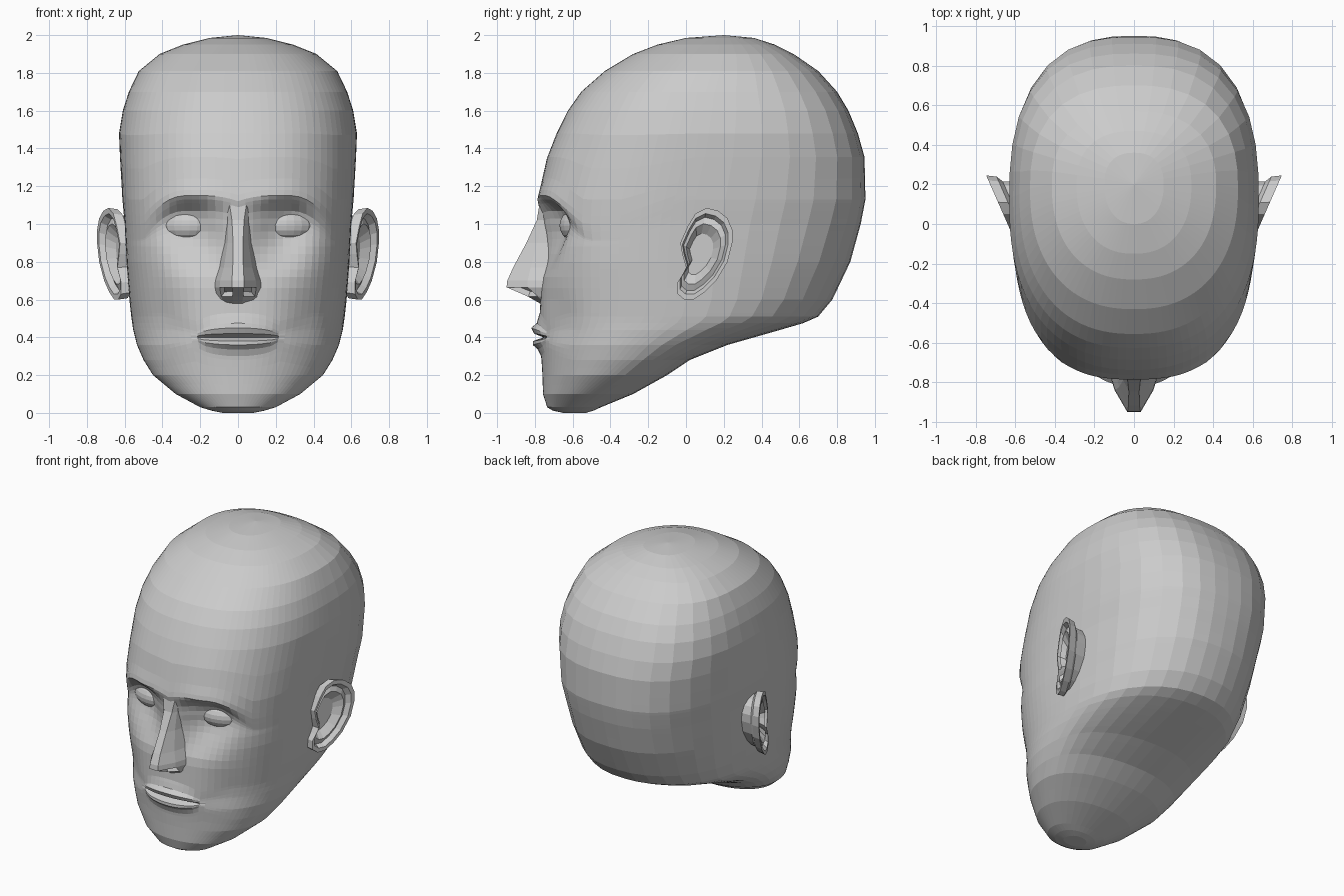
import bpy, bmesh, math

if "Cube" in bpy.data.objects:
    bpy.data.objects.remove(bpy.data.objects["Cube"])


def lerp_table(table, z):
    """Linear interpolation of rows keyed by their first value."""
    if z <= table[0][0]:
        return table[0][1:]
    for a, b in zip(table, table[1:]):
        if z <= b[0]:
            t = (z - a[0]) / (b[0] - a[0])
            return [p + (q - p) * t for p, q in zip(a[1:], b[1:])]
    return table[-1][1:]


def loft(name, rings, tip=None, mirror=False, pockets=()):
    """Skin closed rings; fan the last ring to a tip or cap it."""
    bm = bmesh.new()
    rows = [[bm.verts.new(p) for p in ring] for ring in rings]
    n = len(rows[0])
    grid = {}
    for r, (a, b) in enumerate(zip(rows, rows[1:])):
        for i in range(n):
            j = (i + 1) % n
            grid[r, i] = bm.faces.new((a[i], a[j], b[j], b[i]))
    bm.faces.new(rows[0][::-1])
    if tip:
        t = bm.verts.new(tip)
        for i in range(n):
            bm.faces.new((rows[-1][i], rows[-1][(i + 1) % n], t))
    else:
        bm.faces.new(rows[-1])
    bmesh.ops.recalc_face_normals(bm, faces=bm.faces[:])
    if pockets:
        bmesh.ops.inset_individual(bm, faces=[grid[k] for k in pockets],
                                   thickness=0.01, depth=-0.03)
    me = bpy.data.meshes.new(name)
    bm.to_mesh(me)
    bm.free()
    ob = bpy.data.objects.new(name, me)
    bpy.context.collection.objects.link(ob)
    if mirror:
        ob.modifiers.new("mirror", 'MIRROR')
    return ob


# Head: z, front y, back y, half width, y of widest point, front squareness
HEAD = [
    (0.00, -.65, -.53, .08, -.60, 2.0), (0.012, -.705, -.49, .14, -.59, 2.1),
    (0.03, -.735, -.45, .20, -.58, 2.1), (0.10, -.757, -.28, .33, -.50, 2.1),
    (0.20, -.76, -.10, .45, -.37, 2.1), (0.28, -.765, .02, .50, -.28, 2.15),
    (0.36, -.775, .22, .535, -.20, 2.2), (0.44, -.775, .50, .555, -.10, 2.3),
    (0.475, -.775, .62, .56, -.05, 2.4), (0.51, -.775, .70, .565, -.02, 2.45),
    (0.60, -.77, .775, .575, .0, 2.55), (0.80, -.76, .87, .59, .0, 2.75),
    (1.00, -.77, .925, .60, .02, 2.7), (1.13, -.785, .95, .612, .05, 2.6),
    (1.355, -.735, .945, .625, .10, 2.45), (1.48, -.685, .91, .63, .12, 2.4),
    (1.60, -.625, .86, .61, .14, 2.4), (1.70, -.555, .80, .578, .15, 2.35),
    (1.81, -.43, .70, .525, .18, 2.3), (1.90, -.28, .57, .415, .20, 2.3),
    (1.95, -.15, .47, .29, .20, 2.3), (1.985, .0, .36, .15, .20, 2.2),
]
# Depth of lips along z, and of the eye socket along z
LIPS = [(.30, 0), (.335, -.012), (.36, -.036), (.38, -.035), (.40, .02),
        (.42, -.03), (.45, -.045), (.475, -.015), (.53, 0)]
SOCKET = [(.70, 0), (.80, .4), (.90, .85), (.96, 1), (1.03, 1), (1.07, .85),
          (1.11, .4), (1.15, 0)]
BACK = [(.2, 2.2), (.5, 2.2), (.8, 2.4), (1.1, 2.6), (1.6, 2.65), (1.9, 2.4)]   # back squareness


def warp(x, z):
    """Bend face rows so they follow the mouth corners and arched brows."""
    x = abs(x)
    k = max(0, 1 - (x / .205) ** 2) ** .5
    s = .35 + .65 * k if x < .205 else min(1, .35 + (x - .205) * 3.5)
    fade = min(1, max(0, (.2 - abs(z - .40)) / .12))
    drop = min(.15, 3 * max(0, x - .28) ** 2) + max(0, .17 - x) ** 2
    up = min(1, max(0, (z - .88) / .2 if z < 1.08 else (1.5 - z) / .35))
    return z + (z - .40) * (s - 1) * fade - drop * up


def face_depth(x, z):
    """How far the face is carved (+) or raised (-) at x on row z."""
    x = abs(x)
    d = lerp_table(LIPS, z)[0] * max(0, 1 - (x / .215) ** 2) ** .6
    cx = .26 - .3 * max(0, 1 - z)
    d += .105 * math.exp(-((x - cx) / .16) ** 2) * lerp_table(SOCKET, z)[0]
    d += .02 * math.exp(-((x - .36) / .1) ** 2 - ((z - .50) / .12) ** 2)
    d -= .008 * math.exp(-((x - .25) / .18) ** 2 - ((z - 1.17) / .05) ** 2)
    return d


levels = sorted({r[0] for r in HEAD} | {r[0] for r in LIPS} |
                {.06, .15, .24, .66, .72, .76, .84, .88, .92, .96, 1.03,
                 1.07, 1.11, 1.15, 1.18, 1.24})
angles = [-math.pi / 2 + math.pi * i / 48 for i in range(48)]
angles += [math.pi / 2 + math.pi * i / 18 for i in range(18)]


def skull(a, z):
    """Point of the plain skull at angle a and height z."""
    yf, yb, w, yc, nf = lerp_table(HEAD, z)
    s, c = math.sin(a), math.cos(a)
    n = nf if c > 1e-6 else lerp_table(BACK, z)[0]
    r = (abs(s) ** n + abs(c) ** n) ** (-1 / n)
    return w * s * r, yc + (yf - yc if c > 0 else yc - yb) * c * r


rings = []
for z in levels:
    ring = []
    for a in angles:
        x, y = skull(a, z)
        zw, c = z, math.cos(a)
        if c > .05:
            blend = min(1, (c - .05) / .4)
            zw = z + (warp(x, z) - z) * blend
            x, y = skull(a, zw)
            y += face_depth(x, z) * blend
        ring.append((x, y, zw))
    rings.append(ring)
loft("head", rings, tip=(0, .2, 2.0))

# Nose: z, ridge y, half ridge width, half base width
NOSE = [(1.14, -.77, .05, .08), (1.02, -.79, .032, .062), (.90, -.845, .026, .07),
        (.77, -.915, .028, .10), (.70, -.946, .032, .128), (.665, -.95, .033, .132),
        (.615, -.835, .028, .122), (.575, -.765, .02, .10)]
rings = []
for z, yt, hr, hb in NOSE:
    half = [(hb * 1.2, -.60), (hb, -.73), (hr + .65 * (hb - hr), (yt - .73) / 2), (hr, yt)]
    rings.append([(x, y, z) for x, y in half] + [(-x, y, z) for x, y in half[::-1]])
loft("nose", rings, pockets=[(5, 2), (5, 4)])

# Eyes: flattened, slightly turned ball, mirrored
rings = []
turn = math.radians(16)
for k in range(1, 10):
    p = math.pi * k / 10
    ring = []
    for i in range(20):
        q = 2 * math.pi * i / 20
        x, y = .14 * math.sin(p) * math.cos(q), .085 * math.sin(p) * math.sin(q)
        ring.append((.275 + x * math.cos(turn) - y * math.sin(turn),
                     -.58 + x * math.sin(turn) + y * math.cos(turn),
                     .992 - .085 * math.cos(p)))
    rings.append(ring)
loft("eyes", rings, mirror=True)

# Ears: outline (y, z) stepped from the root into rim, groove, inner ridge and hollow
EAR = [(-.045, .69), (-.045, .63), (-.01, .60), (.04, .60), (.10, .64), (.16, .70),
       (.22, .80), (.245, .90), (.245, .97), (.22, 1.03), (.17, 1.07), (.11, 1.085),
       (.05, 1.055), (.01, .99), (-.03, .90), (-.02, .84), (.0, .77), (-.02, .73)]
STEPS = [(.82, None), (.84, -.07), (.97, -.05), (1, 0), (.88, .0), (.8, -.03),
         (.66, -.015), (.45, -.055)]
rings = []
for scale, depth in STEPS:
    ring = []
    for y, z in EAR:
        y, z = .06 + (y - .06) * scale, .84 + (z - .84) * scale
        x = .55 if depth is None else .625 + .44 * (y + .03) + depth
        ring.append((x, y, z))
    rings.append(ring)
loft("ears", rings, mirror=True)
